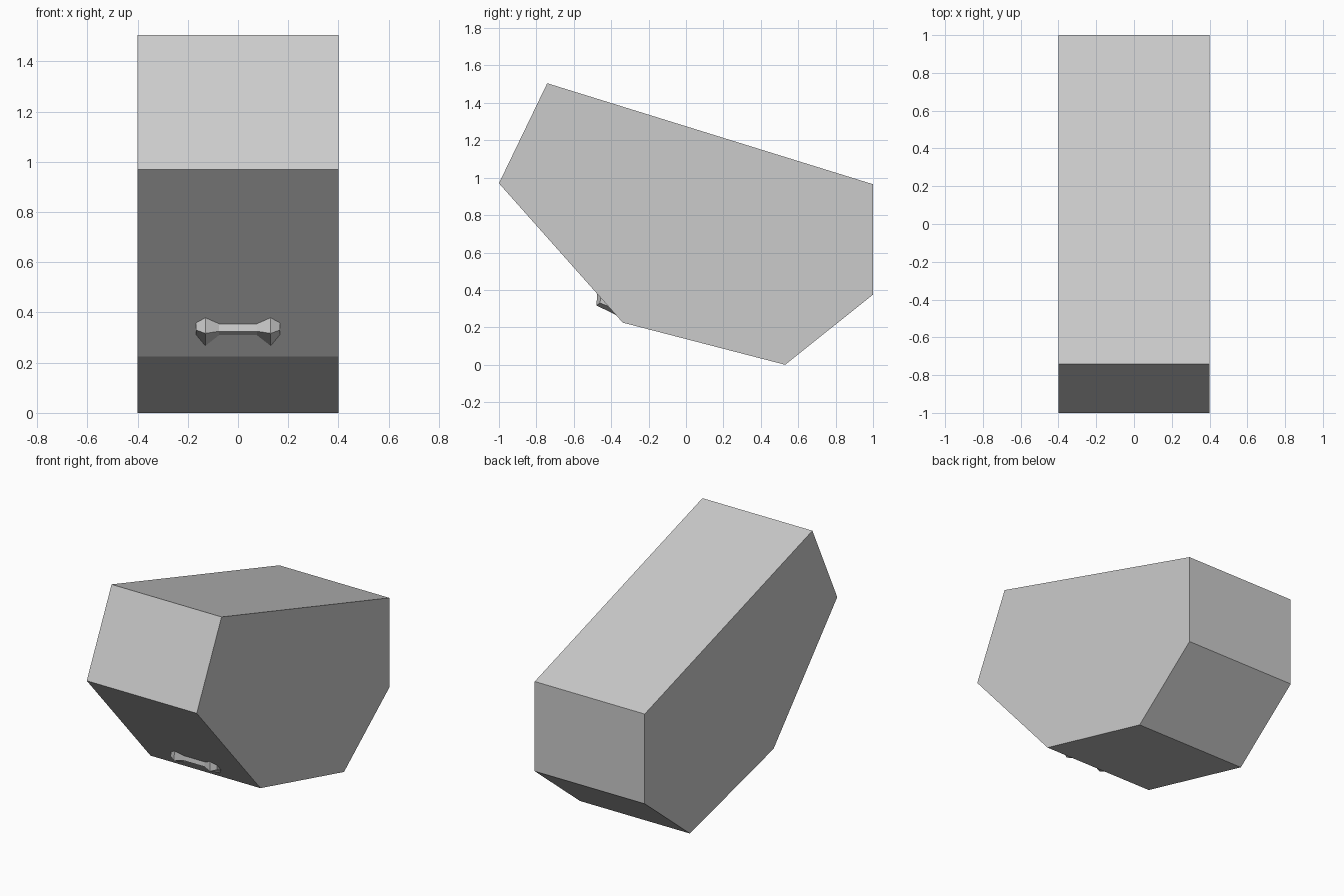
import bpy, bmesh

if "Cube" in bpy.data.objects:
    bpy.data.objects.remove(bpy.data.objects["Cube"])


def loft(name, sections):
    """Skin a row of equal cross-sections and cap both ends."""
    bm = bmesh.new()
    rings = [[bm.verts.new(p) for p in s] for s in sections]
    n = len(rings[0])
    for a, b in zip(rings, rings[1:]):
        for i in range(n):
            j = (i + 1) % n
            bm.faces.new((a[i], a[j], b[j], b[i]))
    bm.faces.new(rings[0])
    bm.faces.new(rings[-1])
    bmesh.ops.recalc_face_normals(bm, faces=bm.faces)
    mesh = bpy.data.meshes.new(name)
    bm.to_mesh(mesh)
    bm.free()
    obj = bpy.data.objects.new(name, mesh)
    bpy.context.collection.objects.link(obj)
    return obj


# Main body: six-sided side profile (y, z) extruded across x
profile = [(-0.742, 1.505), (1, 0.965), (1, 0.375),
           (0.53, 0), (-0.338, 0.225), (-1, 0.97)]
loft("body", [[(x, y, z) for y, z in profile] for x in (-0.4, 0.4)])


# Handle: faceted grip with flared ends on the sloping lower front panel
def panel_y(z):
    return -1 + (0.97 - z) * (0.662 / 0.745)


def handle_section(x, top, ridge_y, ridge_z, bottom):
    return [(x, panel_y(top), top), (x, ridge_y, ridge_z),
            (x, panel_y(bottom), bottom)]


half = [(0.075, 0.355, -0.458, 0.325, 0.310),
        (0.130, 0.379, -0.479, 0.317, 0.267),
        (0.168, 0.358, -0.460, 0.330, 0.313)]
stations = [(-s[0], *s[1:]) for s in reversed(half)] + half
loft("handle", [handle_section(*s) for s in stations])
